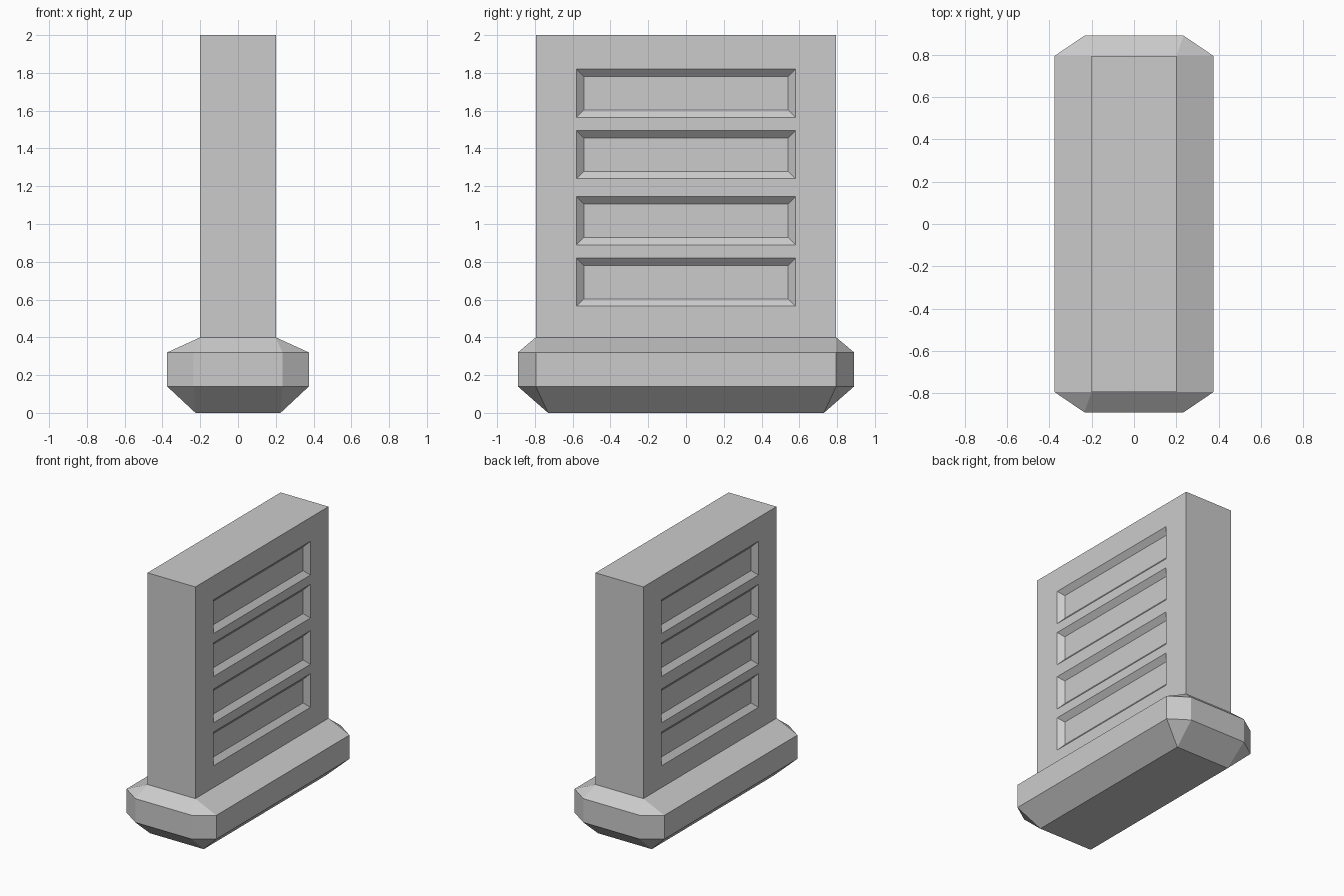
import bpy, bmesh
from mathutils import Vector

if "Cube" in bpy.data.objects:
    bpy.data.objects.remove(bpy.data.objects["Cube"])


def finish(bm, name):
    bmesh.ops.recalc_face_normals(bm, faces=bm.faces[:])
    mesh = bpy.data.meshes.new(name)
    bm.to_mesh(mesh)
    bm.free()
    obj = bpy.data.objects.new(name, mesh)
    bpy.context.collection.objects.link(obj)
    return obj


def mirrored(x, y, z):
    return [(sx * x, sy * y, z) for sx in (-1, 1) for sy in (-1, 1)]


# Chamfered foot: rectangle below, octagonal band, rectangle on top
bm = bmesh.new()
points = mirrored(0.225, 0.73, 0) + mirrored(0.2, 0.795, 0.4)
for z in (0.14, 0.32):
    points += mirrored(0.235, 0.89, z) + mirrored(0.375, 0.795, z)
for p in points:
    bm.verts.new(p)
bmesh.ops.convex_hull(bm, input=bm.verts[:])
bmesh.ops.dissolve_limit(bm, angle_limit=0.01, verts=bm.verts[:], edges=bm.edges[:])
# The slab covers the top of the foot
hidden = [f for f in bm.faces if f.calc_center_median().z > 0.399]
bmesh.ops.delete(bm, geom=hidden, context='FACES_ONLY')
finish(bm, "foot")

# Upright slab, sliced along the outlines of its recessed panels
PANELS = [(0.565, 0.82), (0.89, 1.145), (1.24, 1.495), (1.565, 1.82)]
HALF = 0.58
bm = bmesh.new()
bmesh.ops.create_cube(bm, size=1)
for v in bm.verts:
    v.co = Vector((v.co.x * 0.4, v.co.y * 1.59, v.co.z * 1.6 + 1.2))
cuts = [((0, y, 0), (0, 1, 0)) for y in (-HALF, HALF)]
cuts += [((0, 0, z), (0, 0, 1)) for panel in PANELS for z in panel]
for co, no in cuts:
    bmesh.ops.bisect_plane(bm, geom=bm.verts[:] + bm.edges[:] + bm.faces[:],
                           plane_co=co, plane_no=no)
bmesh.ops.recalc_face_normals(bm, faces=bm.faces[:])


def is_panel(face):
    c = face.calc_center_median()
    return (abs(face.normal.x) > 0.9 and abs(c.y) < HALF
            and any(a < c.z < b for a, b in PANELS))


# Recessed panels with sloped edges on both broad sides
bmesh.ops.inset_individual(bm, faces=[f for f in bm.faces if is_panel(f)],
                           thickness=0.055, depth=-0.035)
hidden = [f for f in bm.faces if f.calc_center_median().z < 0.401]
bmesh.ops.delete(bm, geom=hidden, context='FACES_ONLY')
finish(bm, "panelled_slab")
